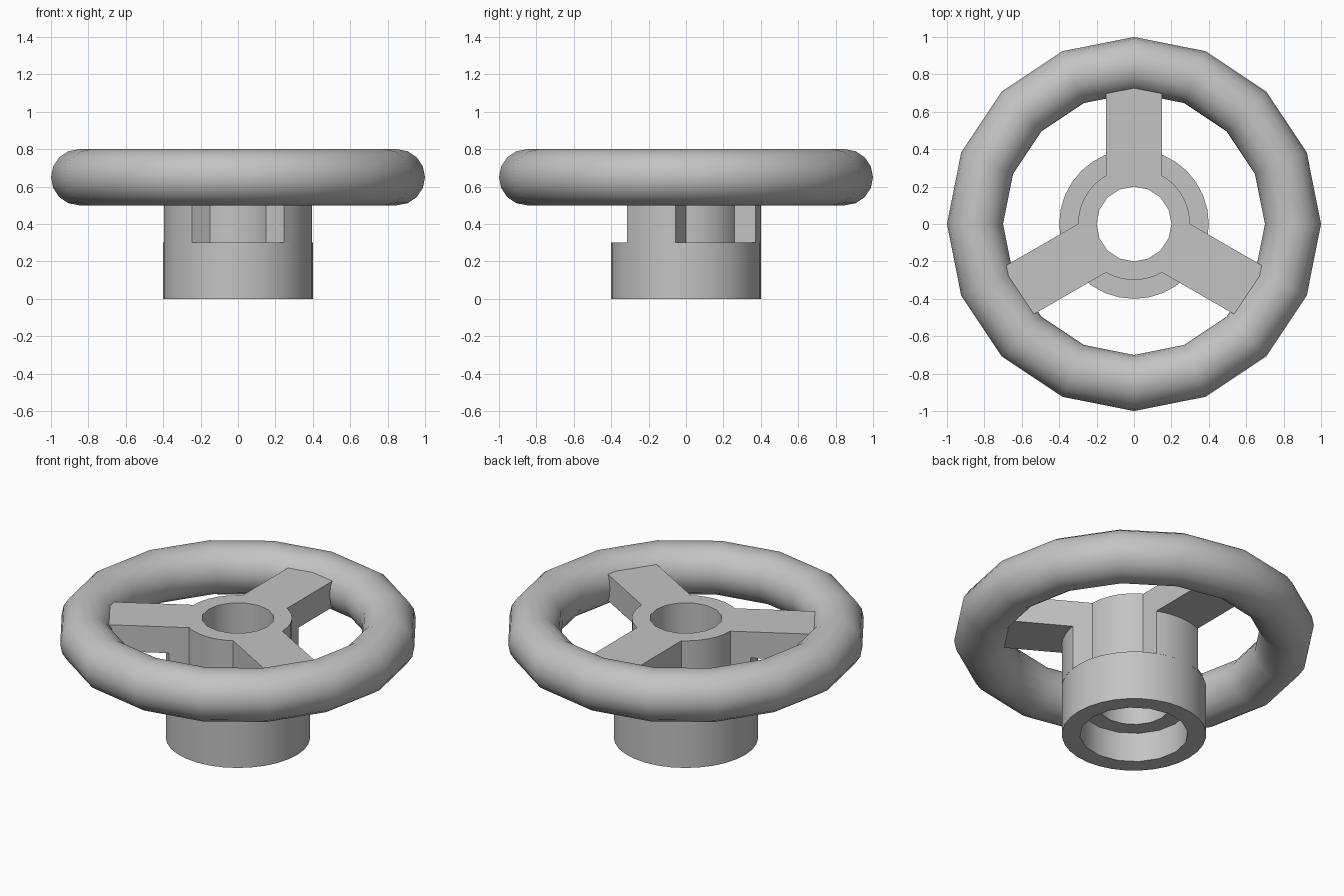
import bpy, bmesh
from math import pi, sin, cos, asin

if "Cube" in bpy.data.objects:
    bpy.data.objects.remove(bpy.data.objects["Cube"])

grey = bpy.data.materials.new("plain_grey")
grey.use_nodes = True
COLOUR = (0.55, 0.55, 0.55, 1)
grey.diffuse_color = COLOUR
grey.node_tree.nodes["Principled BSDF"].inputs["Base Color"].default_value = COLOUR

HUB_R, NECK_R, BORE_R = 0.4, 0.3, 0.2
COLLAR_TOP, SPOKE_LOW, SPOKE_TOP = 0.3, 0.57, 0.73
HALF_W = 0.15


def finish(obj, name, smooth=True):
    obj.name = name
    obj.data.materials.clear()
    obj.data.materials.append(grey)
    if smooth:
        bpy.ops.object.select_all(action='DESELECT')
        obj.select_set(True)
        bpy.context.view_layer.objects.active = obj
        bpy.ops.object.shade_smooth_by_angle(angle=pi / 6)
    return obj


def mesh_object(bm, name):
    bmesh.ops.recalc_face_normals(bm, faces=bm.faces)
    mesh = bpy.data.meshes.new(name)
    bm.to_mesh(mesh)
    bm.free()
    obj = bpy.data.objects.new(name, mesh)
    bpy.context.collection.objects.link(obj)
    return obj


def lathe(name, profile, sides):
    """Solid of revolution; the profile runs from bottom to top."""
    bm = bmesh.new()
    rings = [[bm.verts.new((r * cos(2 * pi * i / sides), r * sin(2 * pi * i / sides), z))
              for i in range(sides)] for r, z in profile]
    for low, high in zip(rings, rings[1:]):
        for i in range(sides):
            j = (i + 1) % sides
            bm.faces.new((low[i], low[j], high[j], high[i]))
    bm.faces.new(rings[0])
    bm.faces.new(rings[-1])
    return mesh_object(bm, name)


def extrude_plan(name, points, z0, z1, turn):
    """Vertical prism from a plan outline, turned about the hub axis."""
    bm = bmesh.new()
    c, s = cos(turn), sin(turn)
    face = bm.faces.new([bm.verts.new((x * c - y * s, x * s + y * c, z0)) for x, y in points])
    top = bmesh.ops.extrude_face_region(bm, geom=[face])["geom"]
    verts = [v for v in top if isinstance(v, bmesh.types.BMVert)]
    bmesh.ops.translate(bm, verts=verts, vec=(0, 0, z1 - z0))
    return mesh_object(bm, name)


# Rim
bpy.ops.mesh.primitive_torus_add(major_segments=16, minor_segments=16, major_radius=0.85,
                                 minor_radius=0.15, location=(0, 0, 0.65))
finish(bpy.context.object, "rim")

# Hub: wide collar and narrow neck, with a stepped bore cut through it
hub = lathe("hub", [(HUB_R, 0), (HUB_R, COLLAR_TOP), (NECK_R, COLLAR_TOP),
                    (NECK_R, SPOKE_TOP)], 32)
bore = lathe("bore_cutter", [(NECK_R, -0.1), (NECK_R, 0.18), (BORE_R, 0.18), (BORE_R, 1)], 16)
bore.hide_render = True
cut = hub.modifiers.new("bore", 'BOOLEAN')
cut.operation, cut.solver, cut.object = 'DIFFERENCE', 'EXACT', bore
bpy.context.view_layer.objects.active = hub
bpy.ops.object.modifier_apply(modifier=cut.name)
bpy.data.objects.remove(bore)
finish(hub, "hub")

# Three spokes, each on a round-faced pillar rising from the collar
INNER = 0.24
half = asin(HALF_W / HUB_R)
arc = [(HUB_R * sin(half * k / 3), HUB_R * cos(half * k / 3)) for k in range(3, -4, -1)]
pillar_plan = [(-HALF_W, INNER), (HALF_W, INNER)] + arc
spoke_plan = [(-HALF_W, INNER), (HALF_W, INNER), (HALF_W, 0.78), (-HALF_W, 0.78)]
for n, label in enumerate(("back", "right", "left")):
    turn = n * 2 * pi / 3
    finish(extrude_plan("pillar", pillar_plan, COLLAR_TOP, SPOKE_LOW, turn), label + "_pillar")
    finish(extrude_plan("spoke", spoke_plan, SPOKE_LOW, SPOKE_TOP, turn), label + "_spoke", False)
